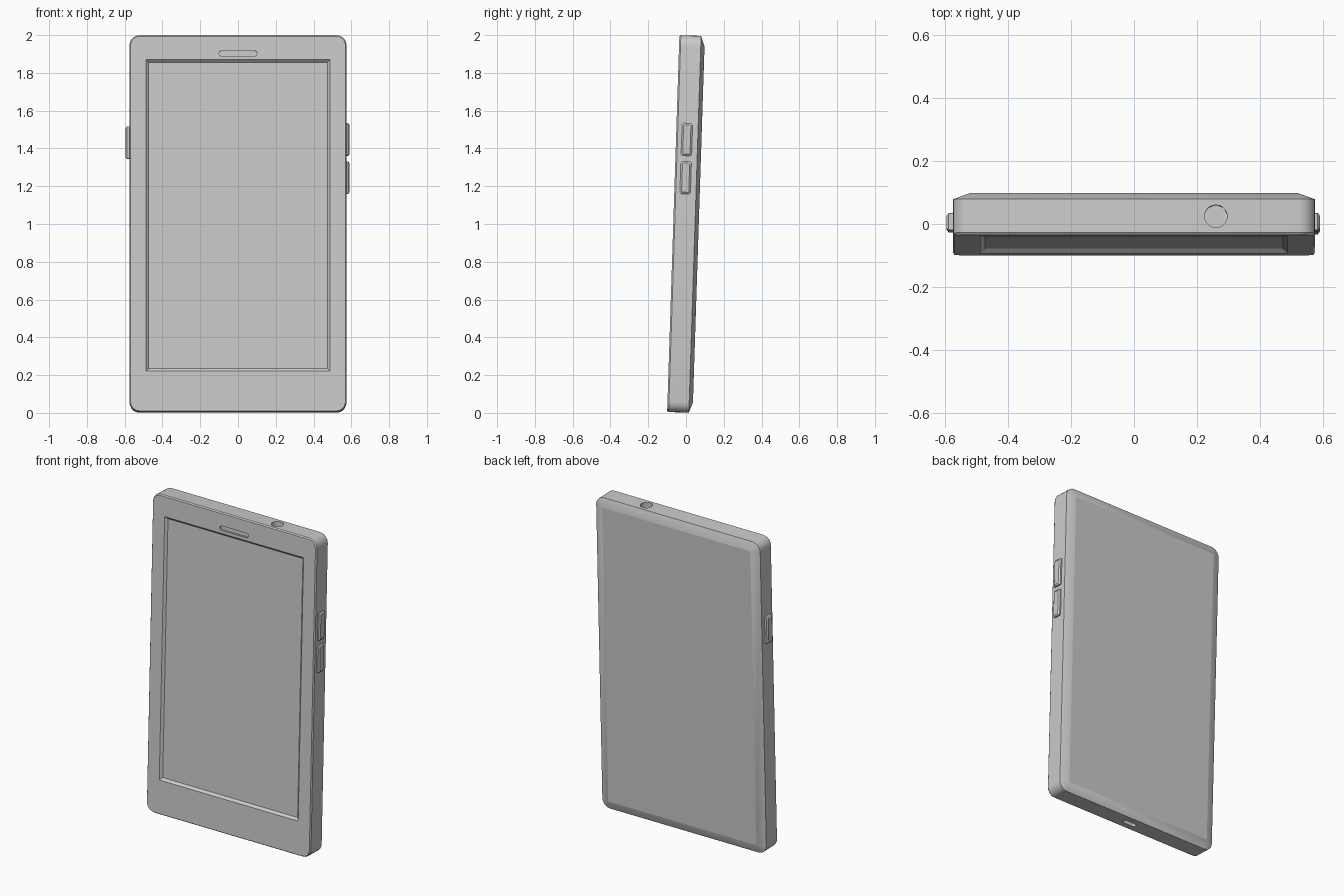
import bpy, bmesh, math
from mathutils import Matrix

if "Cube" in bpy.data.objects:
    bpy.data.objects.remove(bpy.data.objects["Cube"])

TILT = Matrix.Translation((0, 0, 1)) @ Matrix.Rotation(-math.atan(0.0325), 4, 'X')
FRONT, SIDE, BACK = -0.0675, 0.0475, 0.0675
W, H = 0.575, 0.998


def outline(hw, hh, r, segs):
    """Rounded rectangle in x/z."""
    r = max(r, 0)
    pts = []
    for q, (sx, sz) in enumerate([(1, 1), (-1, 1), (-1, -1), (1, -1)]):
        for i in range(segs + 1):
            a = (q + i / segs) * math.pi / 2
            pts.append((sx * (hw - r) + r * math.cos(a), sz * (hh - r) + r * math.sin(a)))
    return pts


def loft(name, rings, segs=5, place=Matrix.Identity(4)):
    """Closed solid through rings of (y, half width, half height, radius)."""
    bm = bmesh.new()
    loops = [[bm.verts.new((x, y, z)) for x, z in outline(hw, hh, r, segs)]
             for y, hw, hh, r in rings]
    n = len(loops[0])
    for a, b in zip(loops, loops[1:]):
        for i in range(n):
            j = (i + 1) % n
            bm.faces.new((a[i], a[j], b[j], b[i]))
    bm.faces.new(loops[0])
    bm.faces.new(loops[-1])
    bmesh.ops.remove_doubles(bm, verts=bm.verts[:], dist=1e-5)
    bmesh.ops.recalc_face_normals(bm, faces=bm.faces[:])
    bm.transform(TILT @ place)
    me = bpy.data.meshes.new(name)
    bm.to_mesh(me)
    bm.free()
    ob = bpy.data.objects.new(name, me)
    bpy.context.collection.objects.link(ob)
    return ob


def cut(target, cutter):
    cutter.hide_render = True
    bpy.context.view_layer.objects.active = target
    mod = target.modifiers.new("cut", 'BOOLEAN')
    mod.operation, mod.solver, mod.object = 'DIFFERENCE', 'EXACT', cutter
    bpy.ops.object.modifier_apply(modifier=mod.name)
    bpy.data.objects.remove(cutter)


# Body shell with a wide chamfer around the back
body = loft("phone_body", [
    (FRONT, W - 0.006, H - 0.006, 0.049),
    (FRONT + 0.008, W, H, 0.055),
    (SIDE, W, H, 0.055),
    (BACK, W - 0.055, H - 0.055, 0)])

# Screen recess with sloping rim
cut(body, loft("screen_cutter", [
    (FRONT - 0.014, 0.501, 0.839, 0),
    (FRONT + 0.014, 0.473, 0.811, 0)],
    place=Matrix.Translation((0, 0, 0.043))))

# Earpiece slot
cut(body, loft("earpiece_cutter", [
    (FRONT - 0.02, 0.1, 0.014, 0.013),
    (FRONT + 0.012, 0.1, 0.014, 0.013)],
    place=Matrix.Translation((0, 0, 0.901))))

# Headphone socket in the top
flat = Matrix.Rotation(math.pi / 2, 4, 'X')
cut(body, loft("socket_cutter", [(-0.04, 0.036, 0.036, 0.036), (0.04, 0.036, 0.036, 0.036)],
               place=Matrix.Translation((0.26, -0.008, H)) @ flat))

# Charging port in the bottom
cut(body, loft("port_cutter", [(-0.03, 0.045, 0.014, 0.008), (0.03, 0.045, 0.014, 0.008)],
               place=Matrix.Translation((0, -0.008, -H)) @ flat))

# Side buttons: name, side, height, reach
for name, side, z, reach in [("volume_up_button", 1, 0.447, 0.015),
                             ("volume_down_button", 1, 0.245, 0.015),
                             ("power_button", -1, 0.43, 0.02)]:
    turn = Matrix.Rotation(-side * math.pi / 2, 4, 'Z')
    loft(name, [(-0.02, 0.028, 0.086, 0.005),
                (reach - 0.007, 0.028, 0.086, 0.005),
                (reach, 0.019, 0.077, 0.003)], segs=2,
         place=Matrix.Translation((side * W, -0.01, z)) @ turn)

# Smooth the rounded corners, keep the chamfers crisp
bpy.ops.object.select_all(action='DESELECT')
body.select_set(True)
bpy.context.view_layer.objects.active = body
bpy.ops.object.shade_smooth_by_angle(angle=math.radians(19))
